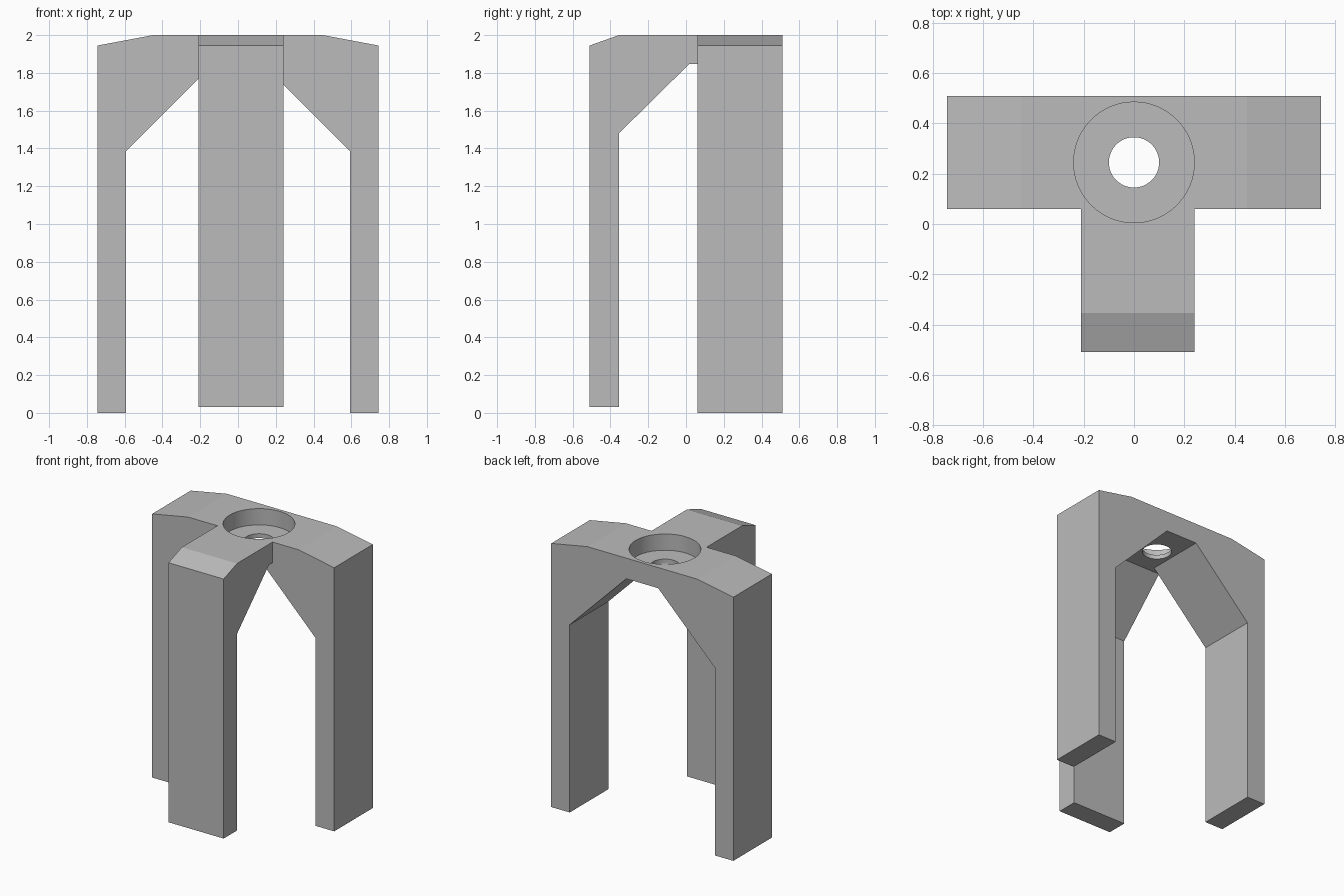
import bpy, bmesh

default_cube = bpy.data.objects.get("Cube")
if default_cube:
    bpy.data.objects.remove(default_cube, do_unlink=True)

grey = bpy.data.materials.new("plain grey")
grey.use_nodes = True
colour = (0.5, 0.5, 0.5, 1)
grey.diffuse_color = colour
grey.node_tree.nodes["Principled BSDF"].inputs["Base Color"].default_value = colour


def add_object(name, bm):
    bmesh.ops.recalc_face_normals(bm, faces=bm.faces)
    mesh = bpy.data.meshes.new(name)
    bm.to_mesh(mesh)
    bm.free()
    obj = bpy.data.objects.new(name, mesh)
    bpy.context.collection.objects.link(obj)
    mesh.materials.append(grey)
    return obj


def extrude_profile(name, profile, place, start, end):
    """Extrude a closed 2D outline from start to end; place maps it to 3D."""
    bm = bmesh.new()
    face = bm.faces.new([bm.verts.new(place(a, z, start)) for a, z in profile])
    grown = bmesh.ops.extrude_face_region(bm, geom=[face])["geom"]
    verts = [v for v in grown if isinstance(v, bmesh.types.BMVert)]
    shift = [e - s for s, e in zip(place(0, 0, start), place(0, 0, end))]
    bmesh.ops.translate(bm, verts=verts, vec=shift)
    return add_object(name, bm)


def cutter(name, radius, bottom, top):
    bm = bmesh.new()
    bmesh.ops.create_cone(bm, cap_ends=True, segments=64, radius1=radius,
                          radius2=radius, depth=top - bottom)
    bmesh.ops.translate(bm, verts=bm.verts, vec=(0, 0.245, (top + bottom) / 2))
    obj = add_object(name, bm)
    obj.hide_render = True
    return obj


def combine(target, other, operation):
    mod = target.modifiers.new(other.name, 'BOOLEAN')
    mod.operation = operation
    mod.solver = 'EXACT'
    mod.object = other
    bpy.context.view_layer.objects.active = target
    bpy.ops.object.modifier_apply(modifier=mod.name)
    bpy.data.objects.remove(other, do_unlink=True)


underside = 1.848

# Rear pair of legs joined by a bridge
half = [(0.13, underside), (0.592, 1.385), (0.592, 0), (0.743, 0),
        (0.743, 1.945), (0.45, 2)]
arch = half + [(-x, z) for x, z in reversed(half)]
stand = extrude_profile("three_leg_stand", arch, lambda a, z, d: (a, d, z), 0.06, 0.51)

# Front leg and its arm, reaching into the bridge
arm = [(-0.51, 0.03), (-0.355, 0.03), (-0.355, 1.48), (0.018, underside),
       (0.15, underside), (0.15, 2), (-0.355, 2), (-0.51, 1.945)]
front = extrude_profile("front_leg", arm, lambda a, z, d: (d, a, z), -0.21, 0.24)
combine(stand, front, 'UNION')

# Counterbored hole through the top
combine(stand, cutter("counterbore", 0.24, 1.88, 2.1), 'DIFFERENCE')
combine(stand, cutter("through_hole", 0.1, 1.7, 2.1), 'DIFFERENCE')

# Smooth the bore walls while keeping flat faces crisp
bpy.ops.object.select_all(action='DESELECT')
stand.select_set(True)
bpy.context.view_layer.objects.active = stand
bpy.ops.object.shade_smooth_by_angle(angle=0.15)
